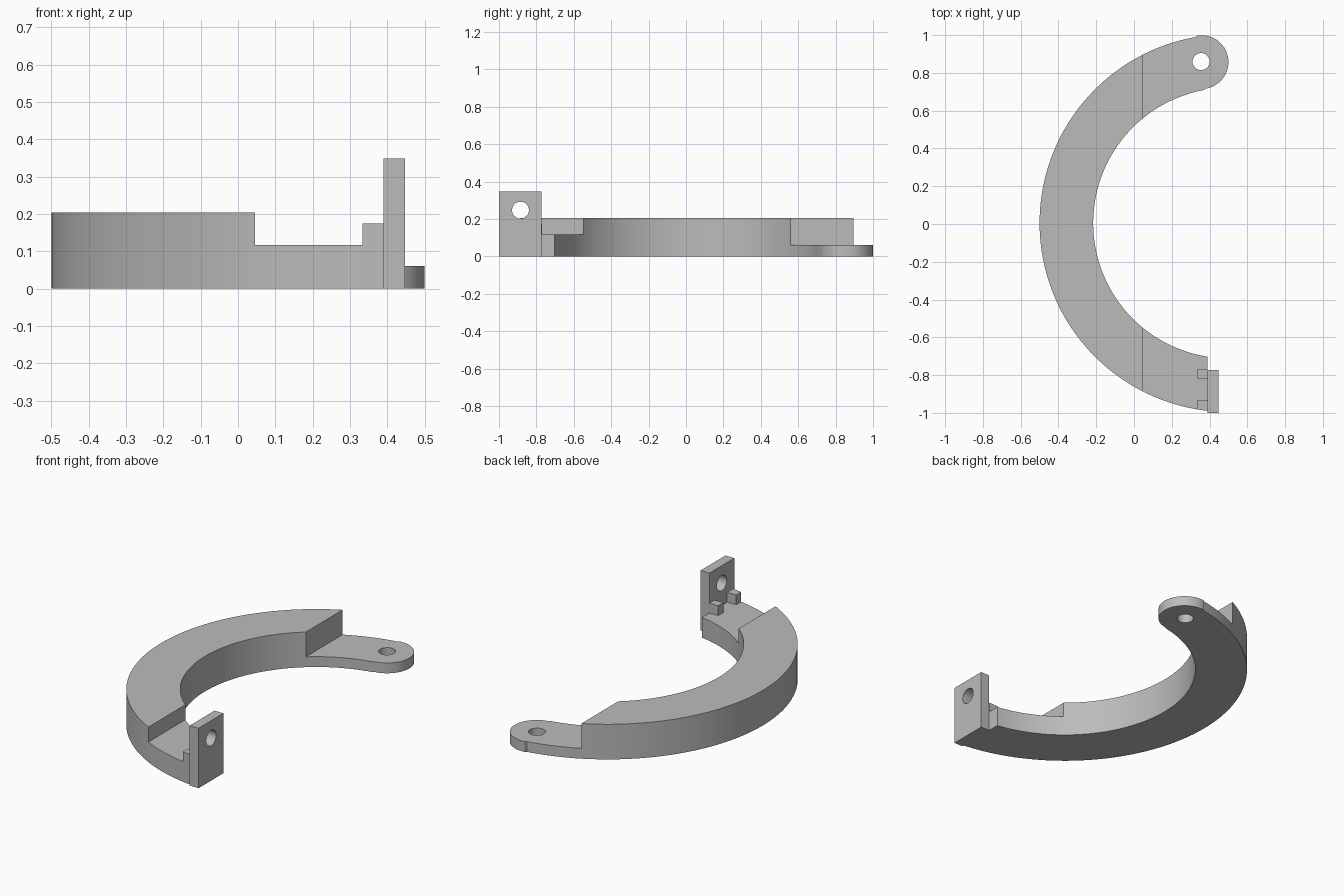
import bpy, bmesh, math
from mathutils import Matrix, Vector

cube = bpy.data.objects.get("Cube")
if cube:
    bpy.data.objects.remove(cube)

grey = bpy.data.materials.new("plain grey")
grey.use_nodes = True
colour = (0.5, 0.5, 0.5, 1)
grey.diffuse_color = colour
grey.node_tree.nodes["Principled BSDF"].inputs["Base Color"].default_value = colour

# Ring layout
CX, CY, OUTER, INNER = 0.5, 0.005, 1.0, 0.716
STEP_X, END_X = 0.045, 0.39


def angle_at(radius, x, side):
    """Angle where a ring circle crosses x, on the back (1) or front (-1)."""
    a = math.acos((x - CX) / radius)
    return a if side > 0 else 2 * math.pi - a


def arc(cx, cy, radius, a0, a1, n):
    return [(cx + radius * math.cos(a0 + (a1 - a0) * i / n),
             cy + radius * math.sin(a0 + (a1 - a0) * i / n)) for i in range(n + 1)]


def ring_arc(radius, x0, side0, x1, side1, n):
    return arc(CX, CY, radius, angle_at(radius, x0, side0), angle_at(radius, x1, side1), n)


def circle(x, y, radius):
    return arc(x, y, radius, 0, 2 * math.pi, 40)[:-1]


def prism(name, loops, low, high, matrix=Matrix()):
    """Fill an outline (further loops are holes) and extrude it."""
    bm = bmesh.new()
    edges = []
    for loop in loops:
        vs = [bm.verts.new((x, y, low)) for x, y in loop]
        edges += [bm.edges.new((v, vs[i - 1])) for i, v in enumerate(vs)]
    bmesh.ops.triangle_fill(bm, edges=edges, use_beauty=True)
    top = bmesh.ops.extrude_face_region(bm, geom=bm.faces[:], use_keep_orig=True)["geom"]
    bmesh.ops.translate(bm, vec=Vector((0, 0, high - low)),
                        verts=[g for g in top if isinstance(g, bmesh.types.BMVert)])
    bmesh.ops.transform(bm, matrix=matrix, verts=bm.verts)
    bmesh.ops.recalc_face_normals(bm, faces=bm.faces)
    mesh = bpy.data.meshes.new(name)
    bm.to_mesh(mesh)
    bm.free()
    mesh.materials.append(grey)
    obj = bpy.data.objects.new(name, mesh)
    bpy.context.collection.objects.link(obj)
    bpy.ops.object.select_all(action='DESELECT')
    obj.select_set(True)
    bpy.context.view_layer.objects.active = obj
    bpy.ops.object.shade_smooth_by_angle(angle=math.radians(30))
    return obj


def rectangle(x0, y0, x1, y1):
    return [(x0, y0), (x1, y0), (x1, y1), (x0, y1)]


# Tall arched body
prism("arch_body", [ring_arc(OUTER, STEP_X, 1, STEP_X, -1, 72)
                    + ring_arc(INNER, STEP_X, -1, STEP_X, 1, 72)], 0, 0.204)

# Lower step at the front end
prism("front_step", [ring_arc(OUTER, STEP_X, -1, END_X, -1, 16)
                     + ring_arc(INNER, END_X, -1, STEP_X, -1, 16)], 0, 0.117)

# Thin rounded tab with a hole at the back end
TX, TY, TR = 0.358, 0.857, 0.142
lean = math.atan2(TY - CY, TX - CX)
prism("back_tab", [ring_arc(INNER, STEP_X, 1, TX + 0.03, 1, 16)[:-1]
                   + arc(TX, TY, TR, lean - math.pi, lean, 32)[::1]
                   + ring_arc(OUTER, TX - 0.03, 1, STEP_X, 1, 16),
                   circle(0.355, 0.86, 0.045)], 0, 0.06)

# Upright plate with a hole, drawn in y and z and stood up along x
stand = Matrix(((0, 0, 1, 0), (1, 0, 0, 0), (0, 1, 0, 0), (0, 0, 0, 1)))
prism("hinge_plate", [rectangle(-1, 0, -0.772, 0.348), circle(-0.885, 0.247, 0.045)],
      END_X, 0.447, stand)

# Two small stops behind the plate; the outer one follows the rim
STOP_X = 0.333
prism("inner_stop", [rectangle(STOP_X, -0.818, END_X, -0.77)], 0.117, 0.174)
prism("outer_stop", [ring_arc(OUTER, STOP_X, -1, END_X, -1, 4)
                     + [(END_X, -0.935), (STOP_X, -0.935)]], 0.117, 0.174)
